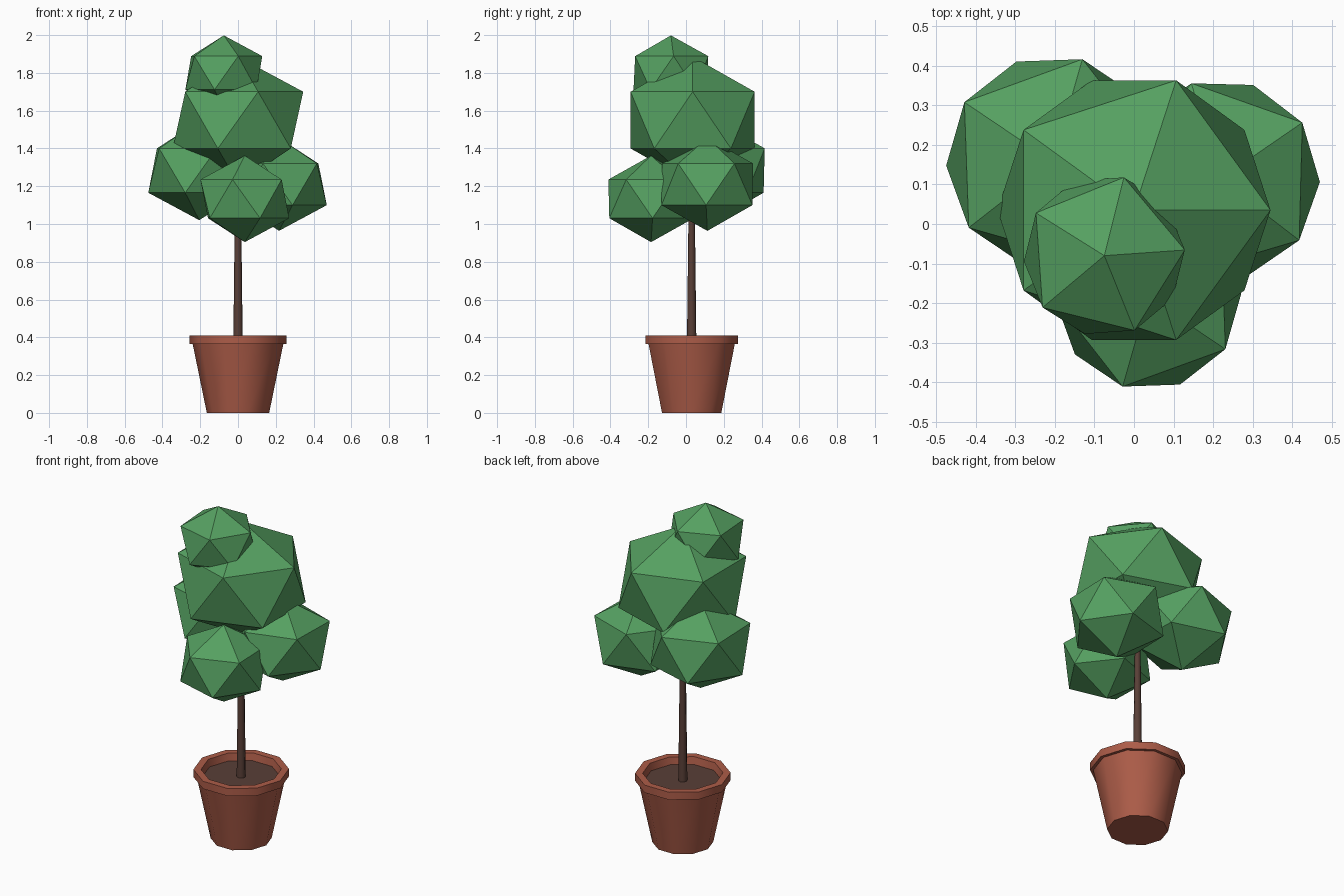
import bpy
import bmesh
from math import cos, sin, pi, radians
from mathutils import Matrix

cube = bpy.data.objects.get("Cube")
if cube:
    bpy.data.objects.remove(cube, do_unlink=True)


def material(name, rgb):
    mat = bpy.data.materials.new(name)
    mat.use_nodes = True
    color = (*rgb, 1.0)
    mat.diffuse_color = color
    bsdf = next(n for n in mat.node_tree.nodes if n.type == 'BSDF_PRINCIPLED')
    bsdf.inputs["Base Color"].default_value = color
    return mat


LEAF = material("leaf green", (0.091, 0.352, 0.119))
CLAY = material("terracotta", (0.413, 0.107, 0.065))
BROWN = material("dark brown", (0.100, 0.050, 0.038))
STEM_Y = 0.03  # pot and trunk share this axis


def add_object(name, bm, mat, smooth_angle=None):
    bmesh.ops.recalc_face_normals(bm, faces=bm.faces)
    mesh = bpy.data.meshes.new(name)
    bm.to_mesh(mesh)
    bm.free()
    mesh.materials.append(mat)
    obj = bpy.data.objects.new(name, mesh)
    bpy.context.collection.objects.link(obj)
    if smooth_angle:
        bpy.ops.object.select_all(action='DESELECT')
        obj.select_set(True)
        bpy.context.view_layer.objects.active = obj
        bpy.ops.object.shade_smooth_by_angle(angle=radians(smooth_angle))
    return obj


def turned(name, profile, sides, mat, smooth_angle):
    """Lathe a (radius, height) profile around the stem axis, capping both ends."""
    bm = bmesh.new()
    rings = [[bm.verts.new((r * cos(2 * pi * i / sides),
                            STEM_Y + r * sin(2 * pi * i / sides), z))
              for i in range(sides)] for r, z in profile]
    for low, high in zip(rings, rings[1:]):
        for i in range(sides):
            j = (i + 1) % sides
            bm.faces.new((low[i], low[j], high[j], high[i]))
    bm.faces.new(rings[0])
    bm.faces.new(rings[-1])
    return add_object(name, bm, mat, smooth_angle)


def leaf_ball(name, center, radius, turn):
    """Low-poly foliage clump, slightly squashed in height."""
    bm = bmesh.new()
    bmesh.ops.create_icosphere(bm, subdivisions=1, radius=1.0)
    bm.transform(Matrix.Translation(center)
                 @ Matrix.Rotation(radians(turn), 4, 'Z')
                 @ Matrix.Diagonal((radius, radius, radius * 0.87, 1)))
    return add_object(name, bm, LEAF)


# Pot with overhanging rim and recessed inside
turned("pot", [(0.165, 0), (0.24, 0.365), (0.258, 0.365), (0.258, 0.41),
               (0.217, 0.41), (0.207, 0.35)], 10, CLAY, 40)

# Soil and trunk
turned("soil", [(0.207, 0.355), (0.209, 0.367)], 10, BROWN, 40)
turned("trunk", [(0.025, 0.36), (0.014, 1.3)], 8, BROWN, 50)

# Foliage
leaf_ball("foliage_main", (0, 0.035, 1.55), 0.386, 0)
leaf_ball("foliage_top", (-0.075, -0.08, 1.80), 0.228, 4)
leaf_ball("foliage_left", (0.217, 0.113, 1.21), 0.283, 34.5)
leaf_ball("foliage_right", (-0.205, 0.157, 1.283), 0.302, 2)
leaf_ball("foliage_front", (0.036, -0.185, 1.133), 0.263, 38)
